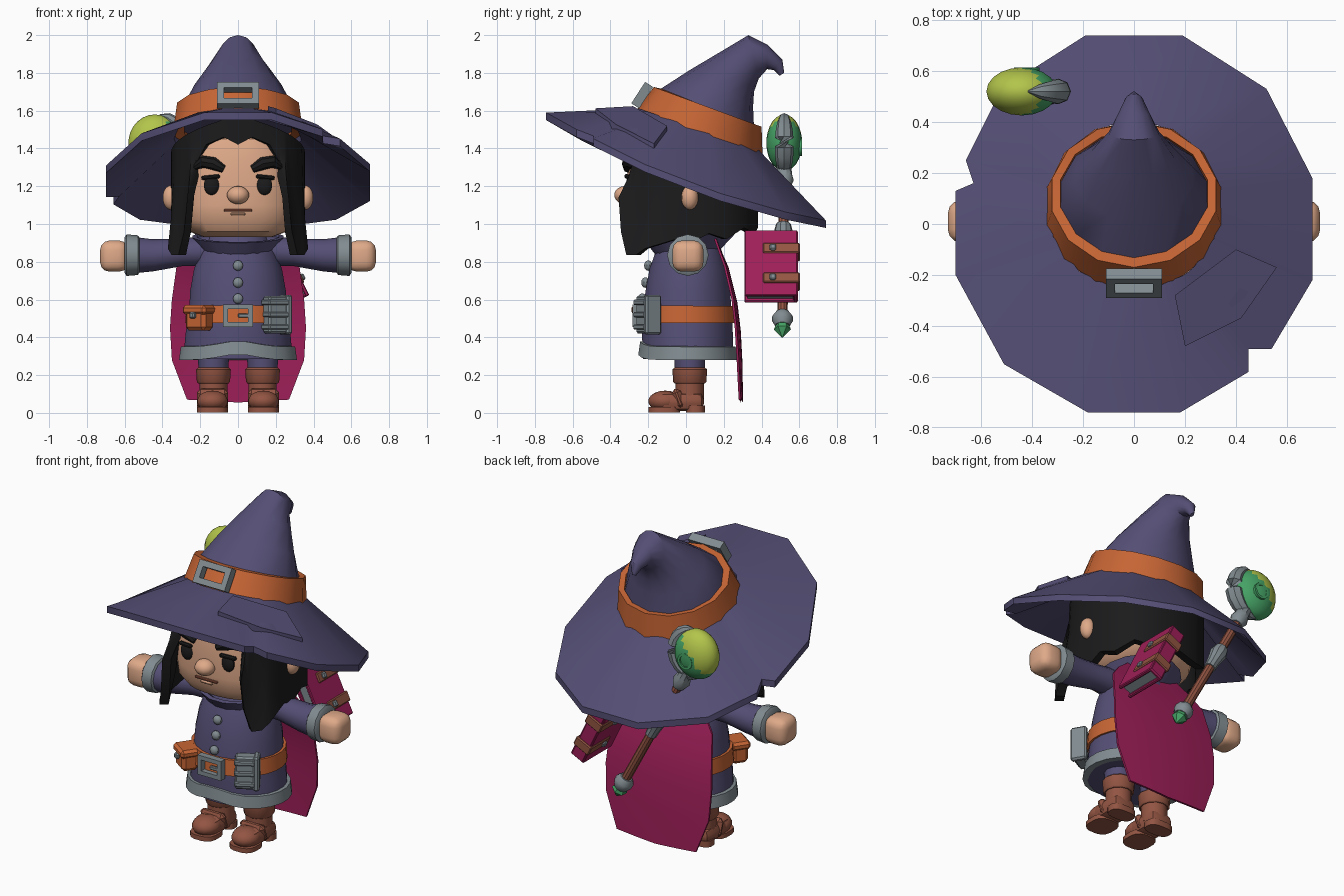
import bpy, bmesh, math
from math import sin, cos, radians, pi, exp
from mathutils import Vector, Matrix, Euler
from mathutils.bvhtree import BVHTree

if "Cube" in bpy.data.objects:
    bpy.data.objects.remove(bpy.data.objects["Cube"], do_unlink=True)


def colour(name, rgb):
    m = bpy.data.materials.new(name)
    m.use_nodes = True
    m.diffuse_color = (*rgb, 1)
    m.node_tree.nodes["Principled BSDF"].inputs["Base Color"].default_value = (*rgb, 1)
    return m


purple = colour("purple cloth", (.09, .078, .178))
orange = colour("orange leather", (.57, .13, .035))
magenta = colour("magenta cloth", (.35, .014, .1))
grey = colour("grey trim", (.22, .26, .28))
skin = colour("skin", (.74, .40, .25))
black = colour("black hair", (.011, .011, .012))
brown = colour("brown leather", (.29, .09, .055))
lime = colour("lime glow", (.45, .56, .07))
green = colour("green gem", (.06, .36, .13))
parts = []


def finish(name, bm, mat, matrix=None):
    if matrix:
        bm.transform(matrix)
    bmesh.ops.recalc_face_normals(bm, faces=bm.faces)
    me = bpy.data.meshes.new(name)
    bm.to_mesh(me)
    bm.free()
    me.materials.append(mat)
    ob = bpy.data.objects.new(name, me)
    bpy.context.collection.objects.link(ob)
    parts.append(ob)
    return ob


def loft(name, rings, mat, cyclic=False, matrix=None):
    bm = bmesh.new()
    rows = [[bm.verts.new(p) for p in r] for r in rings]
    for a, b in zip(rows, rows[1:] + (rows[:1] if cyclic else [])):
        for i in range(len(a)):
            j = (i + 1) % len(a)
            bm.faces.new((a[i], a[j], b[j], b[i]))
    if not cyclic:
        bm.faces.new(rows[0])
        bm.faces.new(rows[-1])
    return finish(name, bm, mat, matrix)


def ring(y0, z0, y1, z1, rx, n=24, p=2):
    """Oval through a front point and a back point, with half width rx."""
    pts = []
    for i in range(n):
        a = 2 * pi * (i + .5) / n
        c, s = (math.copysign(abs(v) ** (2 / p), v) for v in (cos(a), sin(a)))
        pts.append((rx * c, y0 + (y1 - y0) * (1 + s) / 2, z0 + (z1 - z0) * (1 + s) / 2))
    return pts


def tube(name, pts, radii, mat, n=12):
    pts = [Vector(p) for p in pts]
    rings = []
    for i, (p, r) in enumerate(zip(pts, radii)):
        d = pts[min(i + 1, len(pts) - 1)] - pts[max(i - 1, 0)]
        q = d.to_track_quat('Y', 'Z') @ Euler((-pi / 2, 0, 0)).to_quaternion()
        rings.append([p + q @ Vector((r * cos(2 * pi * k / n), r * sin(2 * pi * k / n), 0)) for k in range(n)])
    return loft(name, rings, mat)


def place(loc, rot=(0, 0, 0)):
    return Matrix.Translation(loc) @ Euler([radians(a) for a in rot]).to_matrix().to_4x4()


def box(name, size, loc, mat, rot=(0, 0, 0), bevel=.01, seg=1, base=None):
    bm = bmesh.new()
    bmesh.ops.create_cube(bm, size=1, matrix=Matrix.Diagonal((*size, 1)))
    if bevel:
        bmesh.ops.bevel(bm, geom=bm.edges[:], offset=bevel, segments=seg, profile=.5, affect='EDGES')
    m = place(loc, rot)
    return finish(name, bm, mat, base @ m if base else m)


def ball(name, radii, loc, mat, n=14):
    bm = bmesh.new()
    bmesh.ops.create_uvsphere(bm, u_segments=n, v_segments=n * 2 // 3, radius=1, matrix=Matrix.Diagonal((*radii, 1)))
    return finish(name, bm, mat, place(loc))


def frame(name, w, h, bar, depth, loc, rot):
    def rect(k, y):
        a, b = w / 2 - k, h / 2 - k
        return [(-a, y, -b), (a, y, -b), (a, y, b), (-a, y, b)]
    d = depth / 2
    return loft(name, [rect(0, -d), rect(0, d), rect(bar, d), rect(bar, -d)], grey, True, place(loc, rot))


# Hat: torn brim, patch, crown with curled tip, band and buckle
rim = [(.19, .74), (.52, .53), (.7, .18), (.7, -.22), (.54, -.49), (.45, -.49), (.45, -.58), (.18, -.74),
       (-.18, -.74), (-.51, -.55), (-.7, -.2), (-.7, .13), (-.63, .16), (-.66, .25), (-.52, .53), (-.19, .74)]
outer, inner = [], []
for x, y in rim:
    outer.append((x, y, 1.31 - .385 * y - .16 * x * x))
    a = math.atan2(y - .07, x)
    inner.append((.34 * cos(a), .07 + .33 * sin(a), 1.5 - .115 * sin(a)))


def lower(pts, k=.04):
    return [(x, y, z - k) for x, y, z in pts]


brim = loft("hat_brim", [inner, outer, lower(outer), lower(inner)], purple, True)
bm = bmesh.new()
bm.from_mesh(brim.data)
tree = BVHTree.FromBMesh(bm)
bm.free()
patch = []
for x, y in [(.16, -.28), (.4, -.1), (.56, -.17), (.42, -.37), (.2, -.48)]:
    hit = tree.ray_cast(Vector((x, y, 3)), Vector((0, 0, -1)))[0]
    patch.append((x, y, hit.z + .025))
loft("brim_patch", [patch, lower(patch)], purple)
crown = [(-.17, 1.6, .36, 1.42, .3), (-.135, 1.715, .36, 1.51, .293), (.02, 1.815, .355, 1.62, .235),
         (.18, 1.91, .36, 1.7, .168), (.33, 2, .385, 1.77, .1), (.43, 1.95, .43, 1.82, .065),
         (.51, 1.87, .465, 1.815, .035), (.52, 1.8, .495, 1.785, .01)]
loft("hat_crown", [ring(*r, n=14) for r in crown], purple)
loft("hat_band", [ring(-.265, 1.6, .405, 1.37, .35, 14), ring(-.17, 1.725, .4, 1.515, .33, 14),
                  ring(-.125, 1.715, .365, 1.515, .295, 14), ring(-.15, 1.6, .35, 1.4, .29, 14)], orange, True)
frame("hat_buckle", .22, .135, .035, .05, (0, -.232, 1.682), (-33, 0, 0))

# Head and face
head = [(.93, .16, .12, .18), (.96, .26, .2, .26), (1.02, .3, .26, .31), (1.1, .31, .3, .32),
        (1.35, .31, .31, .32), (1.45, .28, .28, .28), (1.5, .15, .15, .15)]
loft("head", [ring(-f, z, b, z, rx, 28, 2.6) for z, f, b, rx in head], skin)
ball("nose", (.06, .058, .048), (0, -.322, 1.153), skin)
box("mouth", (.15, .02, .014), (0, -.308, 1.072), brown, bevel=.004)
box("lower_lip", (.08, .03, .018), (0, -.301, 1.053), skin, bevel=.007)
for s, side in ((1, "left"), (-1, "right")):
    ball(side + "_ear", (.045, .045, .065), (s * .355, .02, 1.14), skin)
    ball(side + "_eye", (.042, .022, .052), (s * .14, -.296, 1.205), black)
    box(side + "_lash", (.1, .025, .022), (s * .145, -.304, 1.248), black, (0, s * 6, s * 14), .007)
    tube(side + "_brow", [(s * .075, -.31, 1.29), (s * .13, -.306, 1.32), (s * .185, -.292, 1.33), (s * .23, -.27, 1.3)],
         [.02, .034, .033, .014], black, 8)

# Hair: one shell whose lower edge makes the fringe, side locks and ragged back
half = [(0, 1.42), (12, 1.46), (27, 1.42), (36, 1.32), (40, 1.14), (43, .96), (49, .835), (58, .835), (66, .87),
        (77, .92), (90, .9), (105, .95), (120, .92), (138, .98), (158, .95), (180, .98)]
edge = half + [(-a, z) for a, z in half[-2:0:-1]]


def hair_row(t, k):
    pts = []
    for a, low in edge:
        s, c = sin(radians(a)), -cos(radians(a))
        size = (abs(s) ** 2.5 + abs(c) ** 2.5) ** -.4
        lock = t * t * (39 < abs(a) < 75)
        x, y = (.355 - k) * s * size * (1 + .1 * lock), .03 + (.35 - k) * c * size - .1 * lock
        top = 1.48 - .3 * (y + .1 * lock) - .28 * abs(x)
        pts.append((x, y, top + (low - top) * t))
    return pts


steps = (0, .35, .7, 1)
loft("hair", [hair_row(t, 0) for t in steps] + [hair_row(t, .045) for t in steps[::-1]], black, True)

# Robe, hem, collar, buttons
robe = [(-.23, .285, .25, .285, .292), (-.235, .42, .25, .42, .28), (-.235, .52, .245, .52, .262),
        (-.215, .65, .235, .65, .255), (-.195, .76, .22, .76, .235), (-.16, .86, .19, .86, .2), (-.12, .95, .15, .95, .14)]
loft("robe", [ring(*r) for r in robe], purple)


def wave(pts):
    return [(x, y, z + (.03 * exp(-(x / .13) ** 2) if y < 0 else 0)) for x, y, z in pts]


loft("robe_hem", [wave(ring(*r)) for r in ((-.255, .28, .275, .28, .315), (-.245, .35, .265, .35, .305),
                                           (-.2, .355, .23, .355, .27), (-.2, .285, .23, .285, .27))], grey, True)
loft("collar", [ring(*r, n=16) for r in ((-.16, .83, .18, .86, .18), (-.215, .9, .28, .965, .245),
                                         (-.19, .905, .26, .965, .22), (-.12, .85, .15, .87, .14))], purple, True)
for y, z in ((-.2, .78), (-.215, .69), (-.232, .605)):
    ball("button", (.028, .022, .028), (0, y, z), grey, n=10)

# Belt with buckle, pouch and spell case
loft("belt", [ring(*r) for r in ((-.255, .475, .265, .475, .282), (-.245, .57, .26, .565, .275),
                                 (-.2, .57, .2, .56, .22), (-.2, .48, .2, .48, .22))], orange, True)
frame("belt_buckle", .16, .12, .026, .04, (0, -.262, .515), (0, 0, 0))
box("buckle_prong", (.06, .02, .022), (.03, -.27, .515), grey, bevel=.004)
hip = place((-.205, -.205, .505), (0, 0, -35))
box("pouch", (.13, .1, .12), (0, 0, -.01), orange, bevel=.02, base=hip)
box("pouch_flap", (.15, .12, .05), (0, 0, .04), orange, bevel=.015, base=hip)
box("pouch_stud", (.034, .03, .034), (0, -.06, .012), grey, bevel=.008, base=hip)
hip = place((.205, -.205, .52), (0, 0, 30))
box("spell_case", (.13, .07, .2), (0, 0, 0), grey, base=hip)
box("case_spine", (.035, .095, .21), (.055, 0, 0), grey, base=hip)
for z in (-.065, 0, .065):
    box("case_bar", (.12, .095, .028), (-.01, 0, z), grey, bevel=.006, base=hip)

# Arms and legs
for s, side in ((1, "left"), (-1, "right")):
    tube(side + "_sleeve", [(s * .12, .02, .86), (s * .3, .015, .85), (s * .45, .01, .835), (s * .54, .01, .835)],
         [.08, .073, .085, .095], purple)
    tube(side + "_cuff", [(s * x, .01, .835) for x in (.52, .53, .59, .6)], [.09, .105, .11, .095], grey)
    box(side + "_hand", (.15, .165, .165), (s * .655, .01, .83), skin, bevel=.05, seg=3)
    tube(side + "_leg", [(s * .13, .02, .2), (s * .13, .02, .36)], [.078, .085], purple)
    tube(side + "_boot_shaft", [(s * .13, .02, .05), (s * .13, .02, .2)], [.075, .075], brown)
    tube(side + "_boot_cuff", [(s * .13, .02, z) for z in (.155, .165, .23, .24)], [.08, .088, .092, .08], brown)
    box(side + "_boot_foot", (.155, .25, .1), (s * .135, -.03, .06), brown, bevel=.04, seg=2)
    ball(side + "_boot_toe", (.083, .09, .056), (s * .135, -.11, .062), brown)
    box(side + "_boot_strap", (.165, .05, .11), (s * .135, -.04, .075), brown, (20, 0, 0), .02)
    for part, y0, y1, h in (("_toe_sole", -.2, -.03, .03), ("_heel", .0, .1, .04)):
        loft(side + part, [ring(y0, z, y1, z, .082, 16, 2.8) for z in (.002, h)], brown, matrix=place((s * .135, 0, 0)))

# Cape
cape = []
for z, y, w in ((.93, .15, .17), (.86, .18, .26), (.78, .215, .325), (.6, .26, .35), (.45, .278, .36),
                (.28, .287, .35), (.07, .29, .27)):
    xs = [w * i / 4 for i in range(-4, 5)]
    row = [(x, y - .02 * (x / .36) ** 2, z - .015 * (1 - abs(x) / w)) for x in xs]
    cape.append(row + [(x, b + .012, c) for x, b, c in row[::-1]])
loft("cape", cape, magenta)

# Strapped book on the back
back = place((.25, .45, .775), (0, -26, 0))
for x in (-.038, .038):
    box("book_cover", (.02, .28, .385), (x, 0, 0), magenta, bevel=.005, base=back)
box("book_spine", (.092, .025, .385), (0, .13, 0), magenta, bevel=.008, base=back)
box("book_pages", (.06, .25, .35), (0, 0, 0), grey, bevel=0, base=back)
for z in (-.09, .085):
    box("book_strap", (.112, .195, .06), (0, .055, z), brown, bevel=.006, base=back)
    for x in (-.06, .06):
        box("strap_stud", (.02, .035, .035), (x, .01, z), grey, bevel=.007, base=back)

# Staff with gem foot, collars, claw and orb
foot, tip = Vector((.12, .51, .4)), Vector((-.44, .52, 1.43))


def rod(name, t0, t1, radii, mat, n=10):
    k = len(radii) - 1
    return tube(name, [foot.lerp(tip, t0 + (t1 - t0) * i / k) for i in range(k + 1)], radii, mat, n)


rod("staff_shaft", .08, .86, [.027, .027], brown)
rod("staff_gem", 0, .08, [.003, .045, .03], green, 6)
rod("staff_ferrule", .06, .13, [.04, .055, .055, .035], grey)
rod("staff_collar", .43, .58, [.034, .036, .042, .05, .04], grey)
rod("staff_head", .77, .88, [.035, .052, .042, .04], grey)
arc = [i / 10 for i in range(11)]
angles = [radians(-95 + 175 * t) for t in arc]
tube("staff_claw", [tip + Vector((.145 * cos(a), 0, .15 * sin(a))) for a in angles],
     [.004 + .046 * sin(pi * t) ** .6 for t in arc], grey, 8)
orb = ball("staff_orb", (.14, .095, .15), tip, green, n=20)
orb.data.materials.append(lime)
for f in orb.data.polygons:
    f.material_index = int((orb.matrix_world @ f.center - tip).dot(Vector((-.78, 0, .62))) > .018)
ringed = [(r * cos(a), y, r * sin(a)) for r, y in ((.05, .075), (.05, .094), (.035, .094), (.035, .075))
          for a in [2 * pi * i / 12 for i in range(12)]]
loft("orb_ring", [ringed[i:i + 12] for i in range(0, 48, 12)], green, True, place(tip + Vector((.02, 0, -.02))))

# Smooth shading with sharp edges kept
bpy.ops.object.select_all(action='DESELECT')
for ob in parts:
    ob.select_set(True)
bpy.context.view_layer.objects.active = parts[0]
bpy.ops.object.shade_smooth_by_angle(angle=radians(35))
